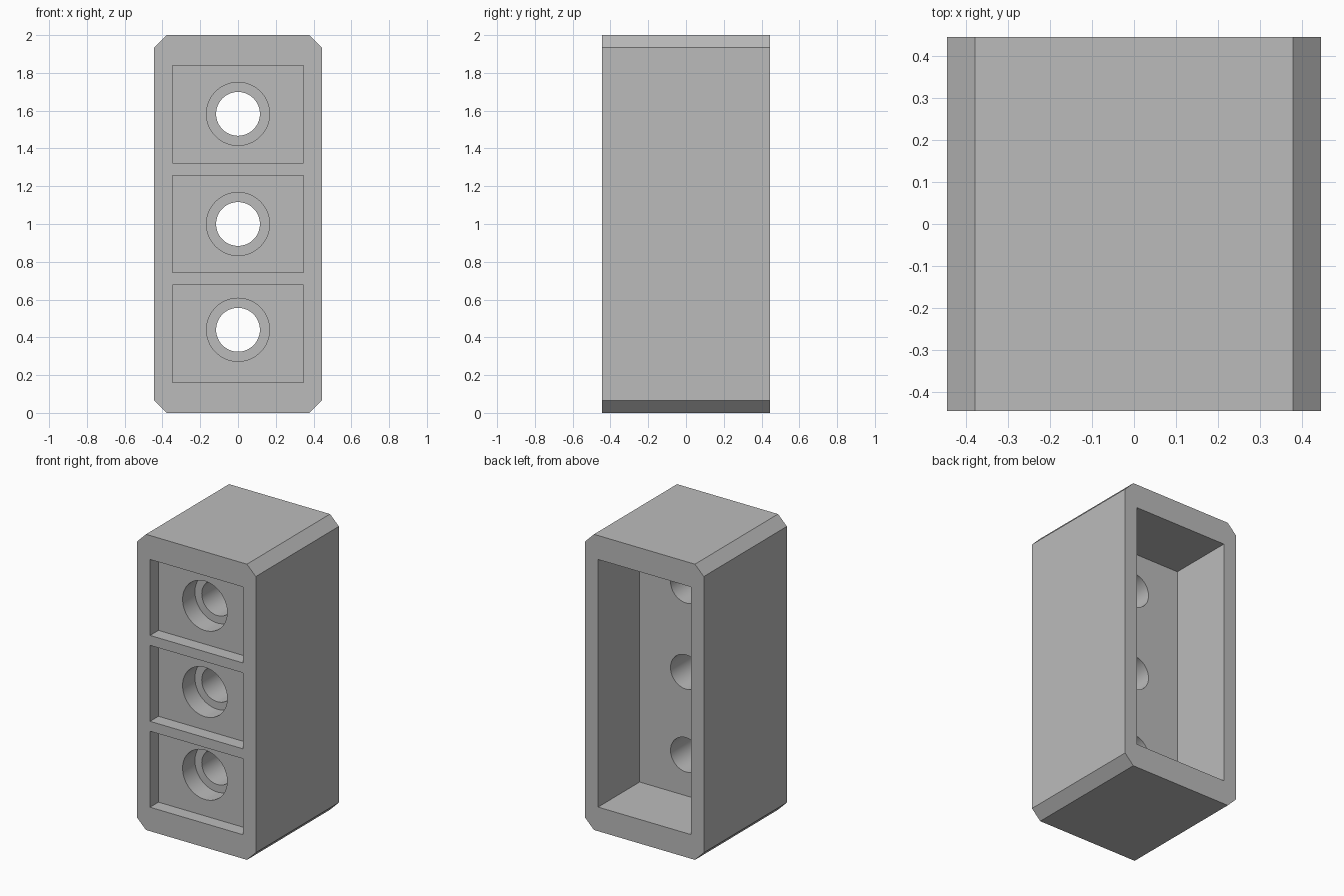
import bpy, bmesh, math
from mathutils import Matrix

cube = bpy.data.objects.get("Cube")
if cube:
    bpy.data.objects.remove(cube, do_unlink=True)

HALF, HEIGHT, CHAMFER = 0.444, 2.0, 0.066
POCKET_X, POCKET_Z = 0.347, 0.257      # half sizes of a front pocket
POCKET_BACK, BORE_BACK, CAVITY_FRONT = -0.354, -0.222, 0.0
UNITS = [(0.419, 0.44), (1.0, 1.0), (1.581, 1.583)]   # pocket and hole heights

grey = bpy.data.materials.new("plain_grey")
grey.use_nodes = True
colour = (0.5, 0.5, 0.5, 1)
grey.diffuse_color = colour
grey.node_tree.nodes["Principled BSDF"].inputs["Base Color"].default_value = colour


def prism(name, outline, y0, y1):
    """Extrude an (x, z) outline from y0 to y1."""
    bm = bmesh.new()
    face = bm.faces.new([bm.verts.new((x, y0, z)) for x, z in outline])
    out = bmesh.ops.extrude_face_region(bm, geom=[face])
    verts = [v for v in out["geom"] if isinstance(v, bmesh.types.BMVert)]
    bmesh.ops.translate(bm, verts=verts, vec=(0, y1 - y0, 0))
    bmesh.ops.recalc_face_normals(bm, faces=bm.faces)
    mesh = bpy.data.meshes.new(name)
    bm.to_mesh(mesh)
    bm.free()
    mesh.materials.append(grey)
    obj = bpy.data.objects.new(name, mesh)
    bpy.context.collection.objects.link(obj)
    return obj


def rectangle(half_x, z0, z1):
    return [(-half_x, z0), (half_x, z0), (half_x, z1), (-half_x, z1)]


def circle(radius, z, sides=64):
    steps = [math.tau * i / sides for i in range(sides)]
    return [(radius * math.cos(a), z + radius * math.sin(a)) for a in steps]


# Block with chamfered long edges
inner = HALF - CHAMFER
outline = [(-inner, 0), (inner, 0), (HALF, CHAMFER), (HALF, HEIGHT - CHAMFER),
           (inner, HEIGHT), (-inner, HEIGHT), (-HALF, HEIGHT - CHAMFER), (-HALF, CHAMFER)]
housing = prism("housing", outline, -HALF, HALF)

# Rear cavity, front pockets, counterbores and through holes
cutters = [prism("cavity_cutter", rectangle(POCKET_X, 0.163, 1.838), CAVITY_FRONT, 0.6)]
for pocket_z, hole_z in UNITS:
    box = rectangle(POCKET_X, pocket_z - POCKET_Z, pocket_z + POCKET_Z)
    cutters += [prism("pocket_cutter", box, -0.6, POCKET_BACK),
                prism("bore_cutter", circle(0.167, hole_z), -0.55, BORE_BACK),
                prism("hole_cutter", circle(0.116, hole_z), -0.5, 0.2)]
for cutter in cutters:
    cutter.hide_render = True
    cut = housing.modifiers.new(cutter.name, "BOOLEAN")
    cut.operation = "DIFFERENCE"
    cut.solver = "EXACT"
    cut.object = cutter

# Bake the cuts, then smooth the round bores only
bpy.context.view_layer.objects.active = housing
for cut in list(housing.modifiers):
    bpy.ops.object.modifier_apply(modifier=cut.name)
for cutter in cutters:
    bpy.data.objects.remove(cutter, do_unlink=True)
bpy.ops.object.select_all(action="DESELECT")
housing.select_set(True)
bpy.ops.object.shade_smooth_by_angle(angle=math.radians(30))
